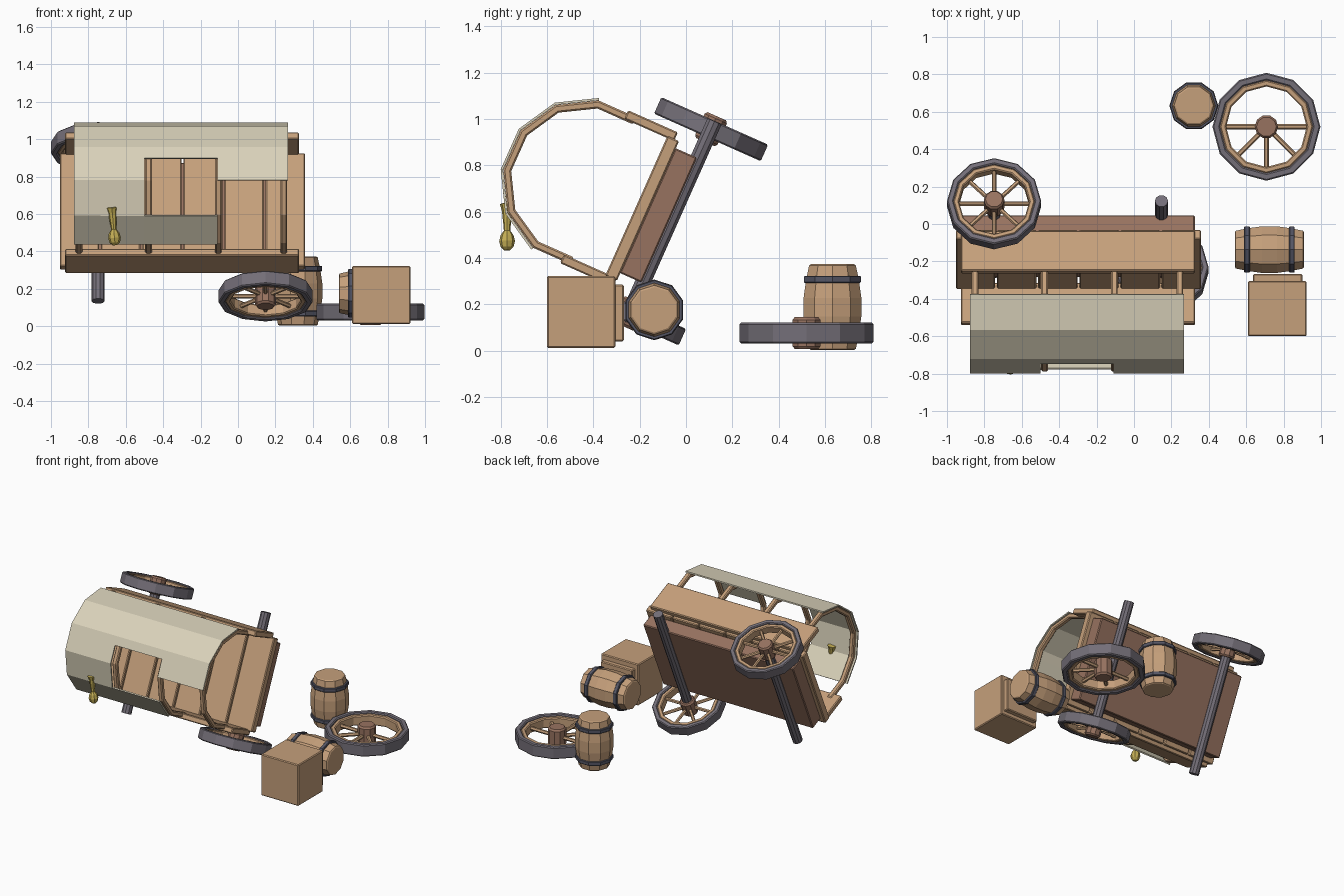
import bpy, bmesh
from math import cos, sin, pi, radians
from mathutils import Matrix, Vector

cube = bpy.data.objects.get("Cube")
if cube:
    bpy.data.objects.remove(cube, do_unlink=True)


def material(name, rgb):
    col = [(c / 255) ** 2.2 for c in rgb] + [1]
    m = bpy.data.materials.new(name)
    m.use_nodes = True
    m.diffuse_color = col
    m.node_tree.nodes["Principled BSDF"].inputs["Base Color"].default_value = col
    return m


WOOD = material("light wood", (196, 158, 122))
DARK = material("dark wood", (150, 114, 96))
IRON = material("grey iron", (115, 110, 119))
BAND = material("barrel band", (86, 87, 101))
CLOTH = material("canvas cloth", (216, 208, 184))
BRASS = material("brass", (196, 174, 86))

# Frame of the overturned wagon: lateral axis tipped up about x
TILT = Matrix.Rotation(radians(66), 4, 'X')


def finish(name, bm, mat, frame, bevel=0):
    bmesh.ops.recalc_face_normals(bm, faces=bm.faces)
    mesh = bpy.data.meshes.new(name)
    bm.to_mesh(mesh)
    bm.free()
    mesh.materials.append(mat)
    ob = bpy.data.objects.new(name, mesh)
    bpy.context.collection.objects.link(ob)
    ob.matrix_world = frame
    if bevel:
        mod = ob.modifiers.new("Bevel", 'BEVEL')
        mod.width = bevel
        mod.segments = 1
        mod.limit_method = 'ANGLE'
        mod.angle_limit = radians(50)
    return ob


def box(name, lo, hi, mat, frame=Matrix()):
    lo, hi = Vector(lo), Vector(hi)
    bm = bmesh.new()
    bmesh.ops.create_cube(bm, size=1)
    stretch = Matrix.Diagonal(hi - lo)
    for v in bm.verts:
        v.co = (lo + hi) / 2 + stretch @ v.co
    return finish(name, bm, mat, frame, 0.006)


def lathe(name, profile, sides, mat, frame, ring=False, bevel=0):
    """Turn (radius, height) points around z; ring closes the section."""
    bm = bmesh.new()
    loops = [[bm.verts.new((r * cos(2 * pi * i / sides), r * sin(2 * pi * i / sides), z))
              for i in range(sides)] for r, z in profile]
    pairs = list(zip(loops, loops[1:]))
    if ring:
        pairs.append((loops[-1], loops[0]))
    else:
        bm.faces.new(loops[0])
        bm.faces.new(loops[-1])
    for a, b in pairs:
        for i in range(sides):
            j = (i + 1) % sides
            bm.faces.new((a[i], a[j], b[j], b[i]))
    return finish(name, bm, mat, frame, bevel)


def band(name, r0, r1, h, sides, mat, frame, bevel=0.006):
    return lathe(name, [(r0, -h), (r1, -h), (r1, h), (r0, h)], sides, mat, frame, True, bevel)


def rod(name, a, b, r, sides, mat, frame):
    a, b = Vector(a), Vector(b)
    d = b - a
    turn = d.to_track_quat('Z', 'Y').to_matrix().to_4x4()
    return lathe(name, [(r, 0), (r, d.length)], sides, mat,
                 frame @ Matrix.Translation(a) @ turn)


def wheel(name, frame, spokes):
    band(name + "_tyre", 0.217, 0.252, 0.039, 12, IRON, frame)
    band(name + "_rim", 0.188, 0.218, 0.032, 12, WOOD, frame)
    lathe(name + "_hub", [(0.046, -0.061), (0.055, -0.05), (0.055, 0.05), (0.046, 0.061)],
          10, DARK, frame)
    for k in spokes:
        a = k * pi / 4
        d = Vector((cos(a), sin(a), 0))
        rod(f"{name}_spoke_{k}", d * 0.04, d * 0.2, 0.012, 6, WOOD, frame)


def barrel(name, frame):
    lathe(name, [(0.098, -0.185), (0.106, -0.18), (0.12, -0.115), (0.131, -0.04),
                 (0.131, 0.04), (0.12, 0.115), (0.106, 0.18), (0.098, 0.185)],
          10, WOOD, frame)
    for label, side in (("first", -1), ("second", 1)):
        band(f"{name}_{label}_band", 0.1, 0.13, 0.015, 10, BAND,
             frame @ Matrix.Translation((0, 0, side * 0.12)), 0.004)


# Wagon bed: underframe, cross planks, two side boards
MID_X, MID_Y = -0.297, 0.485
box("underframe", (MID_X - 0.625, 0.19, 0.295), (MID_X + 0.622, 0.78, 0.398), DARK, TILT)
for i in range(6):
    x = MID_X - 0.66 + i * 0.22
    box(f"floor_plank_{i}", (x + 0.005, 0.153, 0.395), (x + 0.215, 0.814, 0.45), WOOD, TILT)
for label, y0, y1 in (("lower", 0.124, 0.165), ("upper", 0.805, 0.846)):
    box(label + "_side_board", (MID_X - 0.628, y0, 0.415), (MID_X + 0.624, y1, 0.65), WOOD, TILT)

# Axles and the two wheels still attached
AXLE_Z = 0.29
for label, x, y in (("front_wheel", 0.147, 0.047), ("rear_wheel", -0.748, 0.917)):
    rod(label + "_axle", (x, 0.018, AXLE_Z), (x, 0.954, AXLE_Z), 0.035, 10, IRON, TILT)
    wheel(label, TILT @ Matrix.Translation((x, y, AXLE_Z)) @ Matrix.Rotation(pi / 2, 4, 'X'),
          range(8))


# Arched cover: bows are twelve-sided arcs, cloth lies just outside them
def arch(r, deg):
    return Vector((0, MID_Y + r * cos(radians(deg)), 0.69 + r * sin(radians(deg))))


for n, x in enumerate((-0.85, -0.478, -0.105, 0.245)):
    bm = bmesh.new()
    rows = []
    for deg in range(-15, 196, 30):
        inner, outer = arch(0.325, deg), arch(0.36, deg)
        rows.append([bm.verts.new((x + dx, p.y, p.z)) for p, dx in
                     ((inner, -0.018), (inner, 0.018), (outer, 0.018), (outer, -0.018))])
    for a, b in zip(rows, rows[1:]):
        for k in range(4):
            j = (k + 1) % 4
            bm.faces.new((a[k], a[j], b[j], b[k]))
    bm.faces.new(rows[0])
    bm.faces.new(rows[-1])
    finish(f"cover_bow_{n}", bm, WOOD, TILT, 0.007)

# Torn canvas: columns along the wagon, rows over the arch
path = [arch(0.366, d) for d in (15, 45, 75, 105, 135, 165)]
path.insert(3, path[2].lerp(path[3], 0.33))
columns = (-0.877, -0.5, -0.11, 0.267)
kept = (range(6), (0, 1, 2, 5), range(4))
bm = bmesh.new()
grid = [[bm.verts.new((x, p.y, p.z)) for p in path] for x in columns]
for c, rows in enumerate(kept):
    for r in rows:
        bm.faces.new((grid[c][r], grid[c + 1][r], grid[c + 1][r + 1], grid[c][r + 1]))
loose = [v for v in bm.verts if not v.link_faces]
bmesh.ops.delete(bm, geom=loose, context='VERTS')
canvas = finish("canvas_cover", bm, CLOTH, TILT)
thick = canvas.modifiers.new("Solidify", 'SOLIDIFY')
thick.thickness = 0.01
thick.offset = 0

# Loose wheel lying flat, three spokes broken away
wheel("loose_wheel", Matrix.Translation((0.708, 0.52, 0.076)) @ Matrix.Scale(1.145, 4),
      (0, 4, 5, 6, 7))

# Barrels, one upright and one on its side
barrel("standing_barrel", Matrix.Translation((0.32, 0.632, 0.188)))
barrel("fallen_barrel", Matrix.Translation((0.724, -0.137, 0.176))
       @ Matrix.Rotation(pi / 2, 4, 'Y'))

# Crate with a plate on its back
box("crate", (0.61, -0.6, 0.012), (0.922, -0.305, 0.322), WOOD)
box("crate_back_plate", (0.635, -0.31, 0.04), (0.9, -0.268, 0.285), WOOD)

# Brass horn hanging by the canvas
lathe("brass_horn", [(0.012, 0), (0.028, 0.015), (0.034, 0.04), (0.028, 0.065), (0.014, 0.085),
                     (0.016, 0.11), (0.022, 0.17), (0.031, 0.2), (0.024, 0.203)],
      8, BRASS, Matrix.Translation((-0.657, -0.772, 0.433)) @ Matrix.Rotation(radians(-5), 4, 'Y'))
